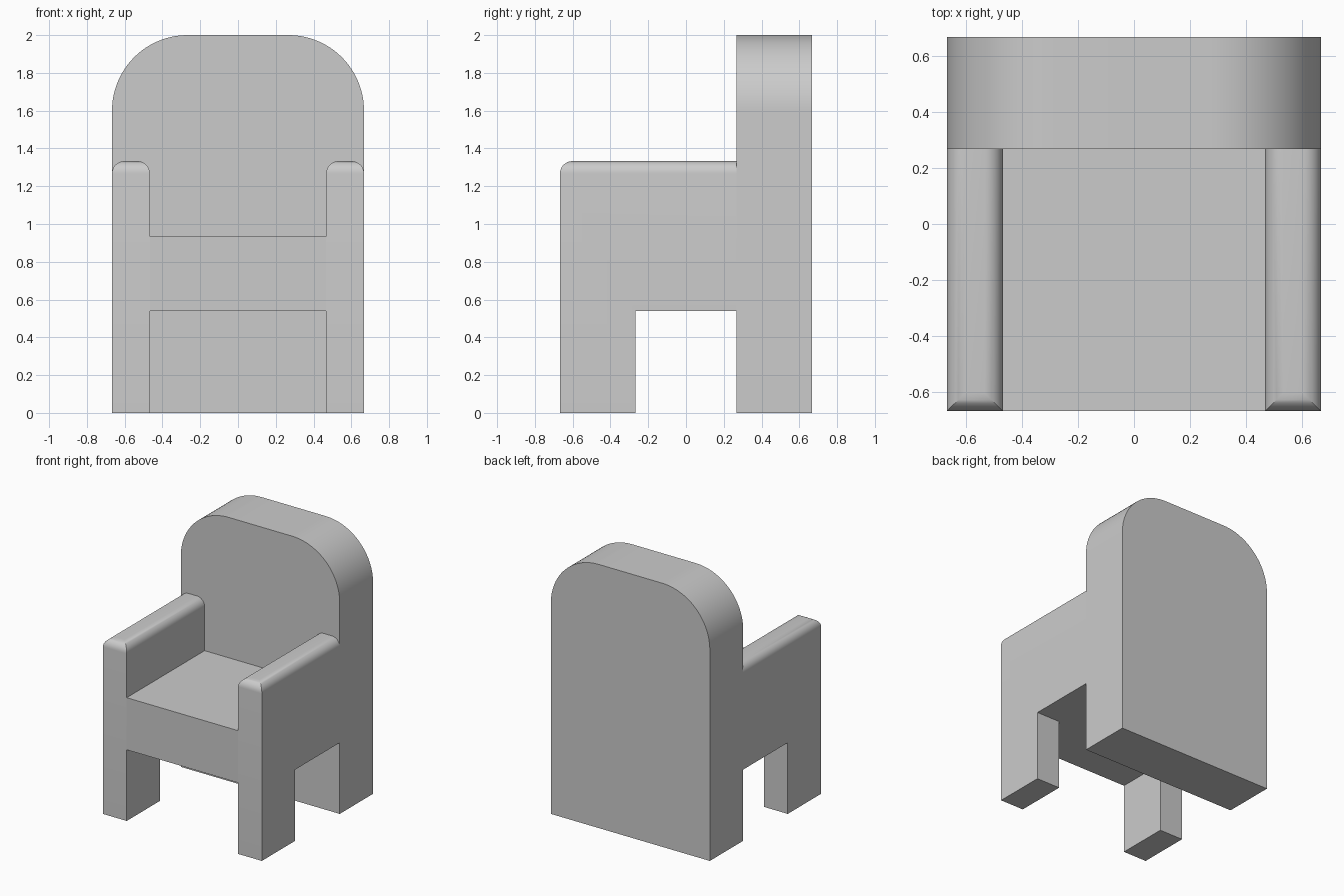
import bpy, bmesh, math
from mathutils import Vector

cube = bpy.data.objects.get("Cube")
if cube:
    bpy.data.objects.remove(cube, do_unlink=True)

# Key dimensions
HALF = 0.667          # half the width and depth
INNER = 0.467         # inner side of the arms
BACK_Y = 0.267        # front of the backrest
UNDER, SEAT, ARM, TOP = 0.54, 0.935, 1.333, 2.0

grey = bpy.data.materials.new("plain grey")
grey.use_nodes = True
colour = (0.6, 0.6, 0.6, 1)
grey.diffuse_color = colour
grey.node_tree.nodes["Principled BSDF"].inputs["Base Color"].default_value = colour


def extrude_profile(name, points, offset, round_edge=None, radius=0.065):
    """Extrude a planar outline by offset; bevel the edges chosen by round_edge."""
    bm = bmesh.new()
    face = bm.faces.new([bm.verts.new(p) for p in points])
    new = bmesh.ops.extrude_face_region(bm, geom=[face], use_keep_orig=True)["geom"]
    bmesh.ops.translate(bm, vec=Vector(offset),
                        verts=[g for g in new if isinstance(g, bmesh.types.BMVert)])
    bmesh.ops.recalc_face_normals(bm, faces=bm.faces)
    if round_edge:
        edges = [e for e in bm.edges if round_edge(e)]
        bmesh.ops.bevel(bm, geom=edges, offset=radius, offset_type='OFFSET',
                        segments=8, profile=0.5, affect='EDGES')
    mesh = bpy.data.meshes.new(name)
    bm.to_mesh(mesh)
    bm.free()
    mesh.materials.append(grey)
    obj = bpy.data.objects.new(name, mesh)
    bpy.context.collection.objects.link(obj)
    bpy.ops.object.select_all(action='DESELECT')
    obj.select_set(True)
    bpy.context.view_layer.objects.active = obj
    bpy.ops.object.shade_smooth_by_angle(angle=math.radians(30))
    return obj


# Backrest: slab with two large rounded upper corners, standing on the floor
R, STEPS = 0.4, 24
right_half = [(HALF, 0)]
for i in range(STEPS + 1):
    a = math.pi / 2 * i / STEPS
    right_half.append((HALF - R + R * math.cos(a), TOP - R + R * math.sin(a)))
outline = right_half + [(-x, z) for x, z in reversed(right_half)]
extrude_profile("backrest", [(x, BACK_Y, z) for x, z in outline],
                (0, HALF - BACK_Y, 0))

# Seat block between the arms
extrude_profile("seat",
                [(-INNER, -HALF, UNDER), (INNER, -HALF, UNDER),
                 (INNER, -HALF, SEAT), (-INNER, -HALF, SEAT)],
                (0, BACK_Y + HALF, 0))


# Arm panel with its front leg, rounded along the top sides and front
def arm_top_edge(edge):
    a, b = (v.co for v in edge.verts)
    on_top = min(a.z, b.z) > ARM - 0.001
    return on_top and min(a.y, b.y) < 0


side = [(-HALF, 0), (-BACK_Y, 0), (-BACK_Y, UNDER),
        (BACK_Y, UNDER), (BACK_Y, ARM), (-HALF, ARM)]
arm = extrude_profile("arms_and_front_legs", [(INNER, y, z) for y, z in side],
                      (HALF - INNER, 0, 0), arm_top_edge)
mirror = arm.modifiers.new("mirror", 'MIRROR')
mirror.use_axis[0] = True
mirror.use_mirror_merge = False
